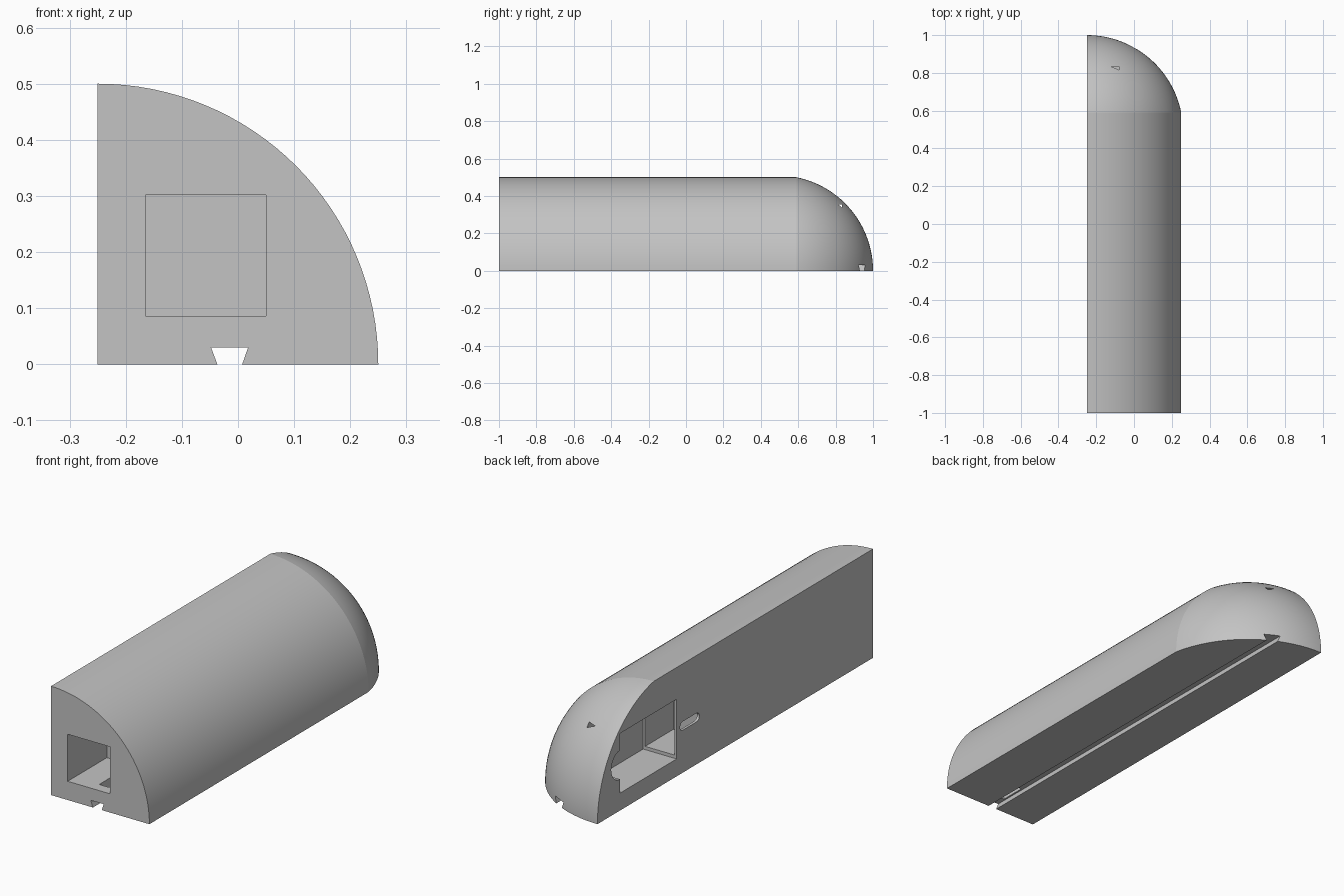
import bpy, bmesh, math
from mathutils import Vector

if "Cube" in bpy.data.objects:
    bpy.data.objects.remove(bpy.data.objects["Cube"])

grey = bpy.data.materials.new("light grey")
grey.use_nodes = True
grey.diffuse_color = (0.55, 0.55, 0.55, 1)
grey.node_tree.nodes["Principled BSDF"].inputs["Base Color"].default_value = grey.diffuse_color

AXIS_X = -0.25      # the flat side and the base meet on this line
RADIUS, DOME = 0.5, 0.51
SEGMENTS = 32


def make_object(name, bm):
    bmesh.ops.recalc_face_normals(bm, faces=bm.faces)
    mesh = bpy.data.meshes.new(name)
    bm.to_mesh(mesh)
    bm.free()
    mesh.materials.append(grey)
    obj = bpy.data.objects.new(name, mesh)
    bpy.context.collection.objects.link(obj)
    return obj


def quarter_body():
    """Quarter-round bar with a domed back end."""
    centre = 1 - DOME
    start = math.acos(RADIUS / DOME)
    profile = [(RADIUS, -1)]
    for i in range(SEGMENTS):
        a = start + (math.pi / 2 - start) * i / SEGMENTS
        profile.append((DOME * math.cos(a), centre + DOME * math.sin(a)))
    bm = bmesh.new()
    front = bm.verts.new((AXIS_X, -1, 0))
    back = bm.verts.new((AXIS_X, 1, 0))
    columns = []
    for j in range(SEGMENTS + 1):
        t = math.pi / 2 * j / SEGMENTS
        columns.append([bm.verts.new((AXIS_X + r * math.cos(t), y, r * math.sin(t)))
                        for r, y in profile])
    for a, b in zip(columns, columns[1:]):
        for k in range(len(profile) - 1):
            bm.faces.new((a[k], a[k + 1], b[k + 1], b[k]))
        bm.faces.new((a[-1], back, b[-1]))
    bm.faces.new([front] + [c[0] for c in columns])
    for c in (columns[0], columns[-1]):
        bm.faces.new([front] + c + [back])
    return make_object("quarter_round_body", bm)


def cut(body, name, points, axis, low, high):
    """Subtract a prism: points lie in the plane across the axis."""
    bm = bmesh.new()
    place = {"x": lambda p: (low, *p),
             "y": lambda p: (p[0], low, p[1]),
             "z": lambda p: (*p, low)}[axis]
    face = bm.faces.new([bm.verts.new(place(p)) for p in points])
    moved = bmesh.ops.extrude_face_region(bm, geom=[face], use_keep_orig=True)
    step = Vector([high - low if c == axis else 0 for c in "xyz"])
    bmesh.ops.translate(bm, vec=step,
                        verts=[g for g in moved["geom"] if isinstance(g, bmesh.types.BMVert)])
    cutter = make_object(name, bm)
    cutter.hide_render = True
    mod = body.modifiers.new(name, "BOOLEAN")
    mod.operation, mod.solver, mod.object = "DIFFERENCE", "EXACT", cutter
    bpy.context.view_layer.objects.active = body
    bpy.ops.object.modifier_apply(modifier=name)
    bpy.data.objects.remove(cutter)


def rect(a0, a1, b0, b1):
    return [(a0, b0), (a1, b0), (a1, b1), (a0, b1)]


def stadium(a0, a1, b, r, n=12):
    left = [(a0 + r - r * math.sin(math.pi * i / n), b + r * math.cos(math.pi * i / n))
            for i in range(n + 1)]
    right = [(a1 - r + r * math.sin(math.pi * i / n), b - r * math.cos(math.pi * i / n))
             for i in range(n + 1)]
    return left + right


body = quarter_body()

# Dovetail groove along the base
cut(body, "dovetail_groove",
    [(-0.033, -0.01), (0.004, -0.01), (0.018, 0.03), (-0.048, 0.03)], "y", -1.1, 1.1)

# Square pocket in the front with a slot down to the groove
cut(body, "front_pocket", rect(-0.165, 0.05, 0.086, 0.302), "y", -1.1, -0.716)
cut(body, "pocket_floor_slot", rect(-0.04, 0.01, -0.95, -0.83), "z", 0.02, 0.1)

# Chamber in the flat side, whose far corner breaks through the dome
cut(body, "side_chamber", rect(0.425, 0.835, 0.08, 0.354), "x", -0.3, -0.08)
cut(body, "chamber_round_notch", stadium(0.7, 0.9, 0.21, 0.067), "x", -0.3, -0.09)

# Inner pocket behind the chamber's wall, and the slot that looks into it
cut(body, "inner_pocket", rect(-0.238, -0.09, 0.095, 0.342), "y", 0.22, 0.5)
cut(body, "side_slot", stadium(0.26, 0.40, 0.215, 0.02), "x", -0.3, -0.22)

bpy.ops.object.select_all(action="DESELECT")
body.select_set(True)
bpy.context.view_layer.objects.active = body
bpy.ops.object.shade_smooth_by_angle(angle=math.radians(8))
